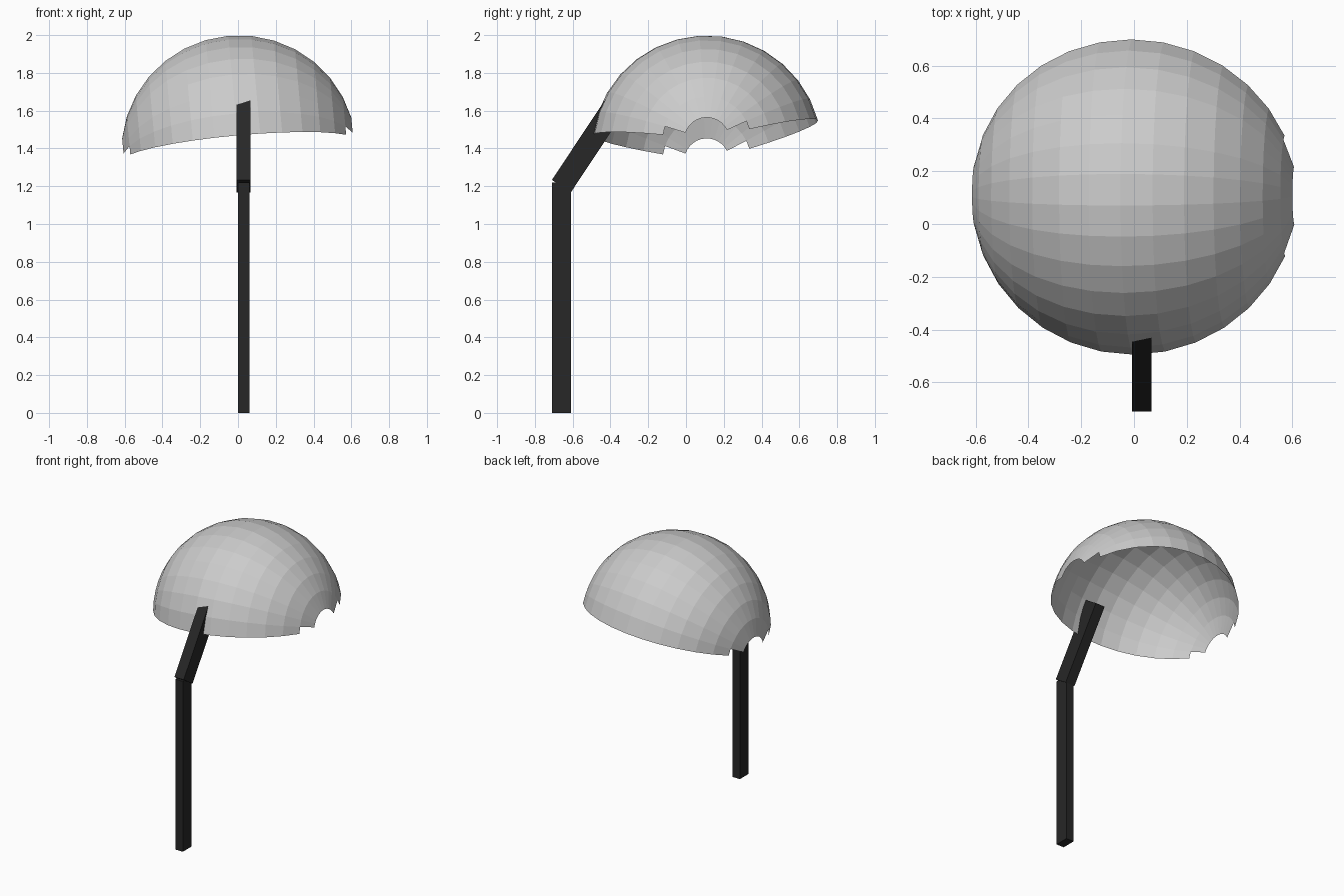
import bpy, bmesh, math
from mathutils import Matrix, Vector

if "Cube" in bpy.data.objects:
    bpy.data.objects.remove(bpy.data.objects["Cube"])

dark = bpy.data.materials.new("dark")
dark.diffuse_color = (0.02, 0.02, 0.02, 1)
dark.use_nodes = True
dark.node_tree.nodes["Principled BSDF"].inputs["Base Color"].default_value = dark.diffuse_color


def finish(bm, name):
    me = bpy.data.meshes.new(name)
    bm.to_mesh(me)
    bm.free()
    ob = bpy.data.objects.new(name, me)
    bpy.context.collection.objects.link(ob)
    return ob


# Open dome: part of a 32 x 16 sphere with its poles along a tilted x axis
STEP = math.radians(11.25)
START = math.radians(7.5)
SEGS = 14
R, RX = 0.61, 0.621

bm = bmesh.new()
rings = []
for i in range(1, 16):
    t = STEP * i
    row = []
    for k in range(SEGS + 1):
        p = START + STEP * k
        row.append(bm.verts.new((RX * math.cos(t),
                                 -R * math.sin(t) * math.cos(p),
                                 R * math.sin(t) * math.sin(p))))
    rings.append(row)

# the end rings are one face shorter at each side, and the polar caps are open
for i in range(14):
    inset = 1 if i in (0, 13) else 0
    for k in range(inset, SEGS - inset):
        a, b = rings[i], rings[i + 1]
        bm.faces.new((a[k], a[k + 1], b[k + 1], b[k]))
bmesh.ops.delete(bm, geom=[v for v in bm.verts if not v.link_faces], context='VERTS')
bmesh.ops.recalc_face_normals(bm, faces=bm.faces[:])
if sum(f.normal.dot(f.calc_center_median()) for f in bm.faces) < 0:
    bmesh.ops.reverse_faces(bm, faces=bm.faces[:])
dome = finish(bm, "dome")
dome.location = (0.004, 0.11, 1.39)
dome.rotation_euler = (0, -math.radians(5.2), 0)


# Bars: a box running from point a to point b
def bar(name, a, b, width, depth):
    a, b = Vector(a), Vector(b)
    d = b - a
    bm = bmesh.new()
    bmesh.ops.create_cube(bm, size=1, matrix=Matrix.Diagonal((width, depth, d.length, 1)))
    ob = finish(bm, name)
    ob.location = (a + b) / 2
    ob.rotation_euler = (-math.atan2(d.y, d.z), 0, 0)
    ob.data.materials.append(dark)


bar("post", (0.03, -0.66, 0), (0.03, -0.66, 1.22), 0.06, 0.10)
bar("slanted_arm", (0.03, -0.66, 1.2), (0.03, -0.355, 1.66), 0.074, 0.12)
